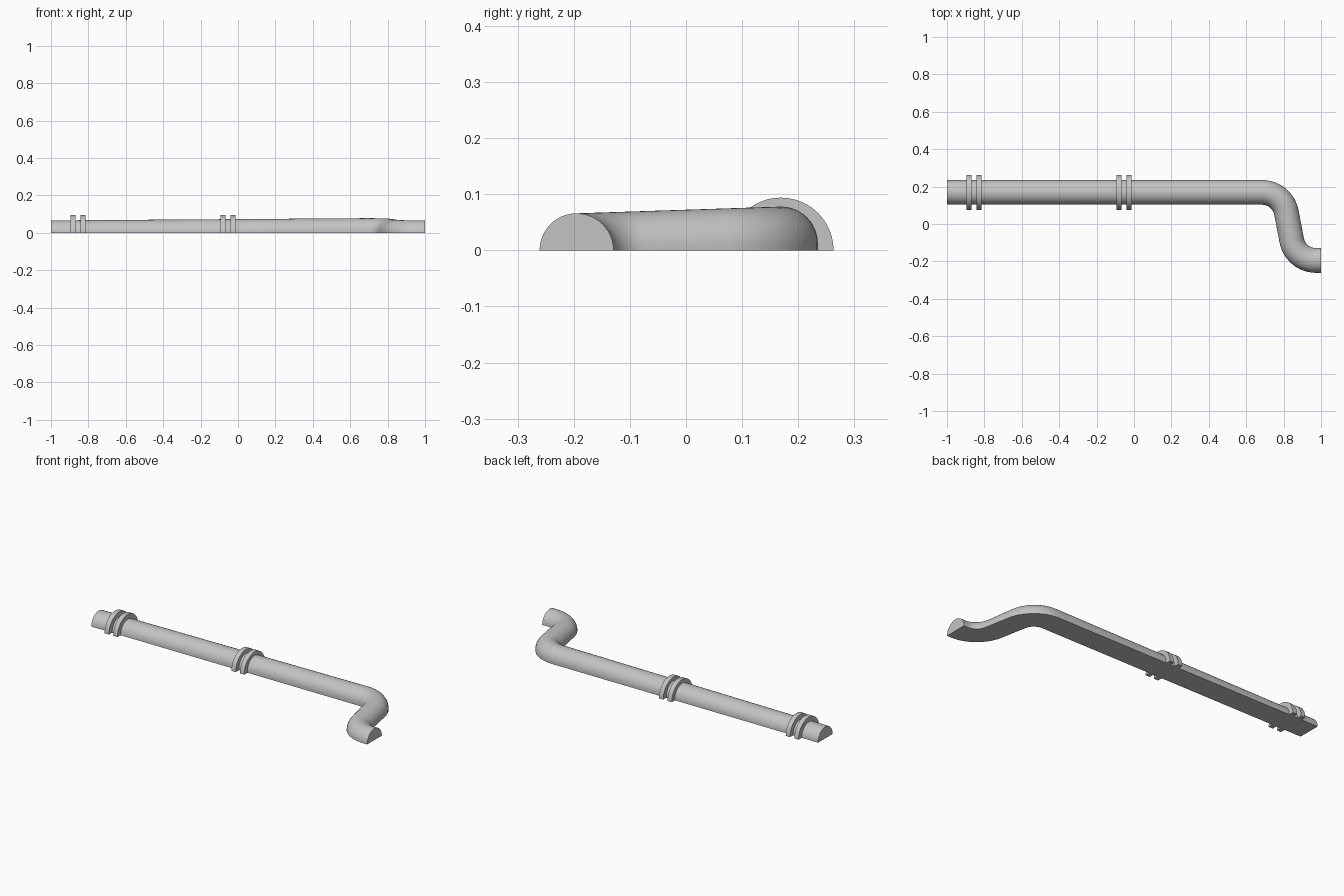
import bpy
import bmesh
from math import sin, cos, pi, radians
from mathutils import Vector

cube = bpy.data.objects.get("Cube")
if cube:
    bpy.data.objects.remove(cube, do_unlink=True)

SEGMENTS = 24
PIPE_RADIUS = 0.066
RING_RADIUS = 0.094
PIPE_Y = 0.169
END_Y = -0.195
LIFT = 0.012

grey = bpy.data.materials.new("light_grey")
grey.use_nodes = True
colour = (0.55, 0.55, 0.55, 1)
grey.diffuse_color = colour
grey.node_tree.nodes["Principled BSDF"].inputs["Base Color"].default_value = colour


def sweep_half_round(name, path, radius):
    """Sweep a flat-bottomed half circle along (x, y, lift) points."""
    bm = bmesh.new()
    sections = []
    for i, point in enumerate(path):
        before, after = path[max(i - 1, 0)], path[min(i + 1, len(path) - 1)]
        along = (after - before).xy.normalized()
        if i in (0, len(path) - 1):
            along = Vector((1, 0))
        side = Vector((-along.y, along.x, 0))
        base = Vector((point.x, point.y, 0))
        ring = [base - side * radius]
        for k in range(SEGMENTS + 1):
            a = pi * k / SEGMENTS
            ring.append(base - side * radius * cos(a)
                        + Vector((0, 0, point.z + radius * sin(a))))
        ring.append(base + side * radius)
        sections.append([bm.verts.new(p) for p in ring])
    for a, b in zip(sections, sections[1:]):
        for k in range(len(a)):
            n = (k + 1) % len(a)
            bm.faces.new((a[k], a[n], b[n], b[k]))
    bm.faces.new(sections[0])
    bm.faces.new(sections[-1])
    bmesh.ops.remove_doubles(bm, verts=bm.verts, dist=0.00001)
    bmesh.ops.recalc_face_normals(bm, faces=bm.faces)
    mesh = bpy.data.meshes.new(name)
    bm.to_mesh(mesh)
    bm.free()
    mesh.materials.append(grey)
    obj = bpy.data.objects.new(name, mesh)
    bpy.context.collection.objects.link(obj)
    bpy.ops.object.select_all(action="DESELECT")
    obj.select_set(True)
    bpy.context.view_layer.objects.active = obj
    bpy.ops.object.shade_smooth_by_angle(angle=radians(30))
    return obj


# Pipe: long straight run, then an S bend made of two arcs
bend_radius, turn, steps = 0.132, radians(80), 12
angles = [turn * i / steps for i in range(steps + 1)]
first = [(0.685 + bend_radius * sin(a), PIPE_Y - bend_radius * (1 - cos(a)))
         for a in angles]
second = [(0.973 - bend_radius * sin(a), END_Y + bend_radius * (1 - cos(a)))
          for a in reversed(angles)]
bend_path = [Vector((x, y, LIFT * (y - END_Y) / (PIPE_Y - END_Y)))
             for x, y in first + second]
pipe_path = [Vector((-1, PIPE_Y, 0))] + bend_path + [Vector((1, END_Y, 0))]
sweep_half_round("pipe", pipe_path, PIPE_RADIUS)

# Clamp rings: two pairs around the straight run
for pair, start in (("end", -0.896), ("middle", -0.094)):
    for number in range(2):
        x = start + number * 0.054
        sweep_half_round(f"{pair}_clamp_ring_{number + 1}",
                         [Vector((x, PIPE_Y, 0)), Vector((x + 0.027, PIPE_Y, 0))],
                         RING_RADIUS)
